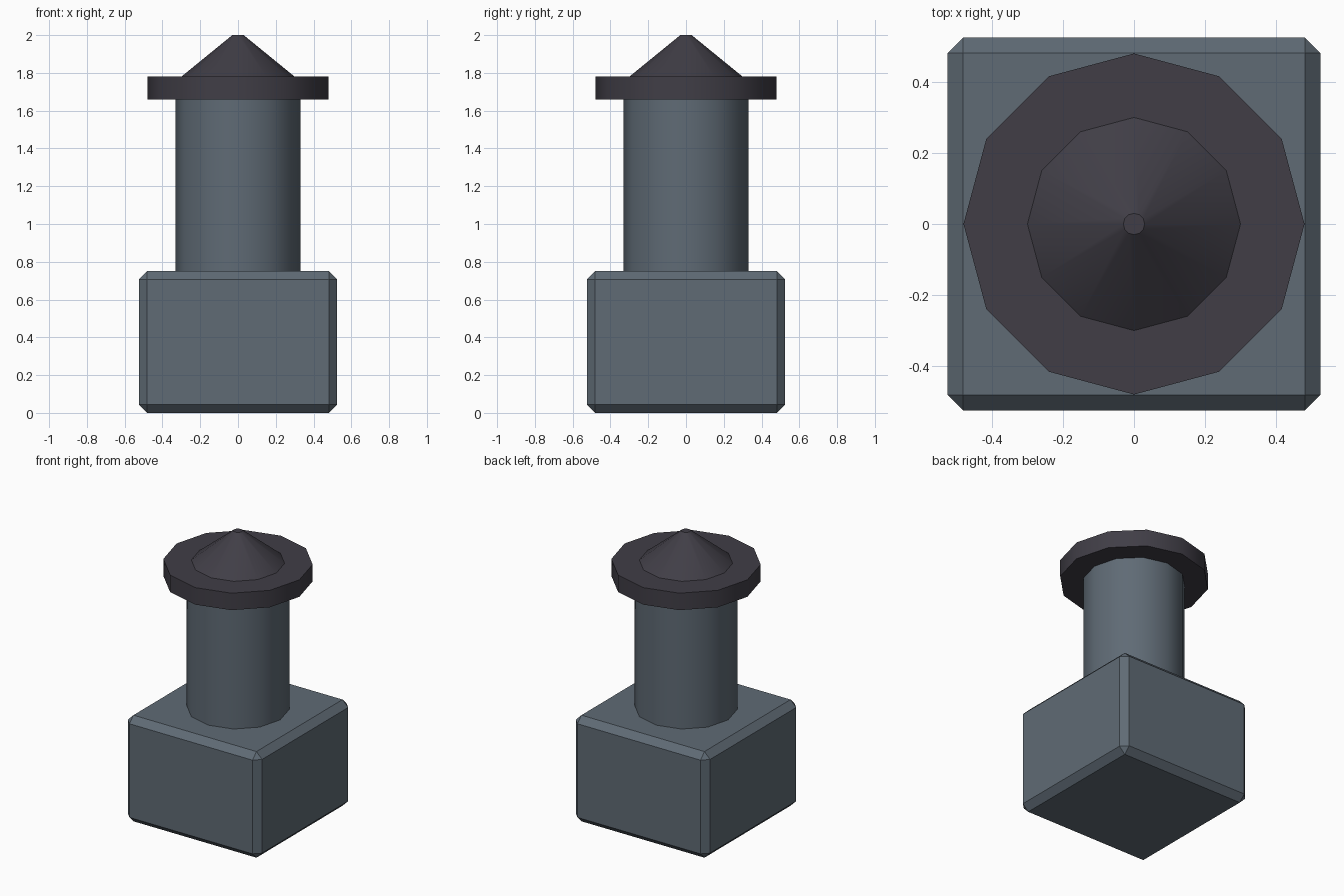
import bpy
import math

if "Cube" in bpy.data.objects:
    bpy.data.objects.remove(bpy.data.objects["Cube"])


def material(name, rgb):
    m = bpy.data.materials.new(name)
    m.diffuse_color = (*rgb, 1.0)
    m.use_nodes = True
    m.node_tree.nodes["Principled BSDF"].inputs["Base Color"].default_value = m.diffuse_color
    return m


slate = material("slate grey", (0.115, 0.146, 0.178))
dark = material("dark charcoal", (0.052, 0.048, 0.062))


def turned(name, r_bottom, r_top, z0, z1, mat):
    """Twelve-sided cylinder or truncated cone between two heights."""
    bpy.ops.mesh.primitive_cone_add(
        vertices=12, radius1=r_bottom, radius2=r_top, depth=z1 - z0,
        location=(0, 0, (z0 + z1) / 2))
    ob = bpy.context.object
    ob.name = name
    ob.data.materials.append(mat)
    bpy.ops.object.shade_smooth_by_angle(angle=math.radians(35))
    return ob


# Chamfered square base
bpy.ops.mesh.primitive_cube_add(size=1, location=(0, 0, 0.375))
base = bpy.context.object
base.name = "base"
base.scale = (1.05, 1.05, 0.75)
bpy.ops.object.transform_apply(location=False, rotation=False, scale=True)
base.data.materials.append(slate)
bevel = base.modifiers.new("chamfer", 'BEVEL')
bevel.width = 0.044
bevel.segments = 1

# Column, cap plate and pointed top
turned("column", 0.33, 0.33, 0.75, 1.66, slate)
turned("cap_plate", 0.48, 0.48, 1.66, 1.78, dark)
turned("pointed_top", 0.30, 0.03, 1.78, 2.0, dark)
